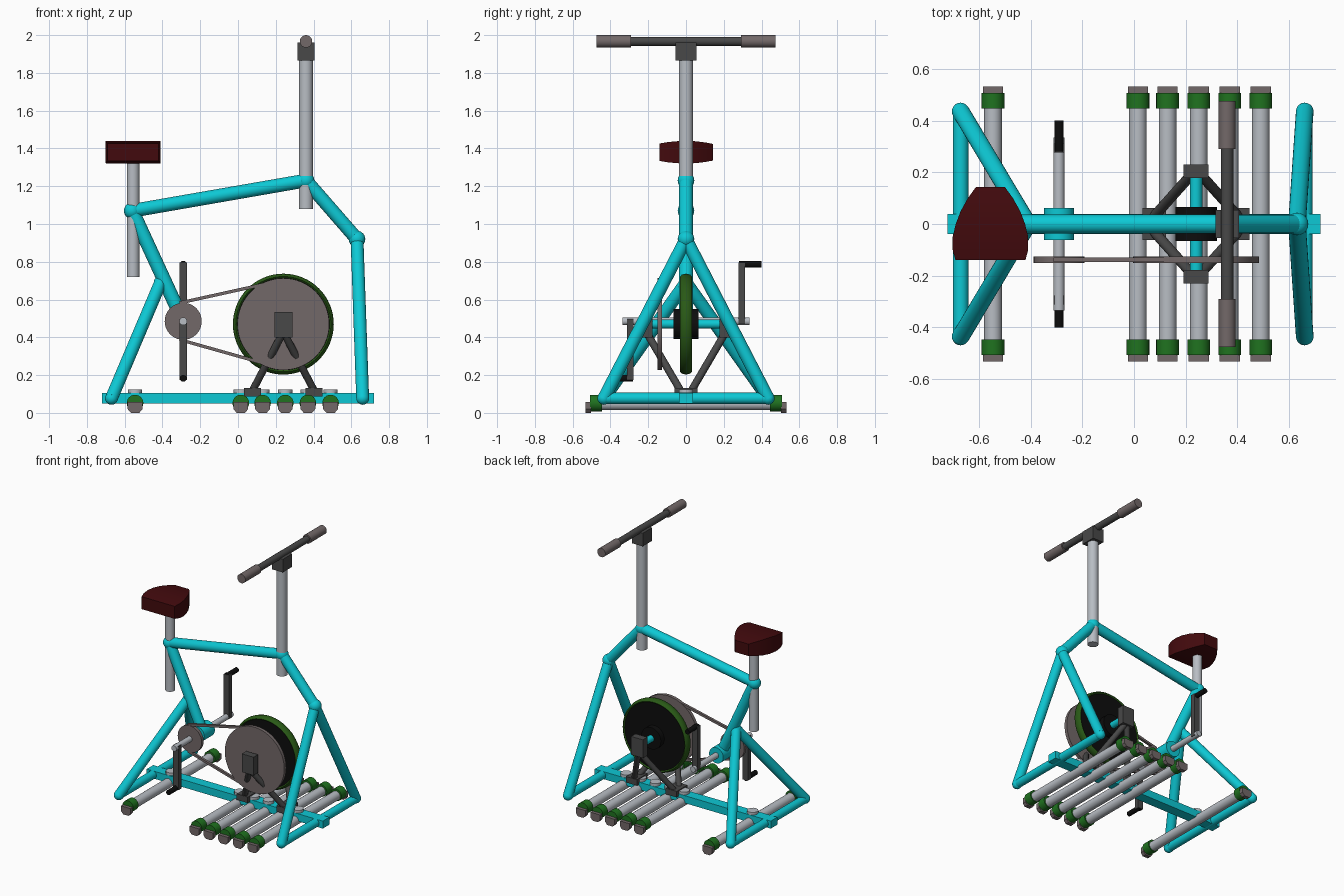
import bpy, bmesh, math
from mathutils import Vector, Matrix

if "Cube" in bpy.data.objects:
    bpy.data.objects.remove(bpy.data.objects["Cube"])


def mat(name, r, g, b):
    m = bpy.data.materials.new(name)
    m.diffuse_color = (r, g, b, 1)
    m.use_nodes = True
    m.node_tree.nodes["Principled BSDF"].inputs["Base Color"].default_value = m.diffuse_color
    return m


CYAN = mat("cyan paint", 0.004, 0.58, 0.66)
SILVER = mat("silver metal", 0.48, 0.51, 0.55)
TAUPE = mat("warm grey", 0.17, 0.14, 0.14)
DARK = mat("dark grey", 0.065, 0.065, 0.065)
BLACK = mat("black", 0.004, 0.004, 0.004)
GREEN = mat("green rubber", 0.014, 0.17, 0.014)
TYRE = mat("dark green", 0.022, 0.10, 0.008)
RED = mat("dark red leather", 0.055, 0.003, 0.004)


def finish(name, bm, material, smooth=True):
    bmesh.ops.recalc_face_normals(bm, faces=bm.faces)
    me = bpy.data.meshes.new(name)
    for f in bm.faces:
        f.smooth = smooth
    bm.to_mesh(me)
    bm.free()
    if smooth:
        me.set_sharp_from_angle(angle=math.radians(40))
    me.materials.append(material)
    ob = bpy.data.objects.new(name, me)
    bpy.context.collection.objects.link(ob)
    return ob


def rod(name, a, b, r, material, sides=24):
    a, b = Vector(a), Vector(b)
    d = b - a
    m = Matrix.Translation((a + b) / 2) @ d.to_track_quat('Z', 'Y').to_matrix().to_4x4()
    bm = bmesh.new()
    bmesh.ops.create_cone(bm, cap_ends=True, segments=sides, radius1=r, radius2=r,
                          depth=d.length, matrix=m)
    return finish(name, bm, material)


def ball(name, p, r, material):
    bm = bmesh.new()
    bmesh.ops.create_uvsphere(bm, u_segments=20, v_segments=12, radius=r,
                              matrix=Matrix.Translation(p))
    return finish(name, bm, material)


def box(name, lo, hi, material):
    lo, hi = Vector(lo), Vector(hi)
    bm = bmesh.new()
    bmesh.ops.create_cube(bm, size=1, matrix=Matrix.Translation((lo + hi) / 2)
                          @ Matrix.Diagonal((*(hi - lo), 1)))
    return finish(name, bm, material, False)


# Main frame
SEAT_J, BAR_J, FRONT_J = (-0.56, 0, 1.07), (0.36, 0, 1.23), (0.63, 0, 0.92)
CRANK = Vector((-0.29, 0, 0.485))
WHEEL = Vector((0.24, 0, 0.47))
rod("top_tube", SEAT_J, BAR_J, 0.036, CYAN)
rod("front_down_tube", BAR_J, FRONT_J, 0.036, CYAN)
rod("seat_tube", SEAT_J, CRANK, 0.037, CYAN)
for n, p in (("seat", SEAT_J), ("handlebar", BAR_J), ("front", FRONT_J)):
    ball(n + "_joint", p, 0.044, CYAN)
box("base_beam", (-0.72, -0.038, 0.05), (0.72, 0.038, 0.105), CYAN)

# A-shaped legs with cross bars
for n, x, top in (("rear", -0.67, (-0.41, 0, 0.69)), ("front", 0.66, FRONT_J)):
    rod(n + "_cross_bar", (x, -0.435, 0.077), (x, 0.435, 0.077), 0.03, CYAN)
    ball(n + "_leg_apex", top, 0.036, CYAN)
    for s in (-1, 1):
        rod(n + "_leg", (x, s * 0.435, 0.077), top, 0.034, CYAN)
        ball(n + "_foot_joint", (x, s * 0.435, 0.077), 0.034, CYAN)

# Floor rails with green clamps, end feet and silver bolts
for x in (-0.545, 0.015, 0.13, 0.25, 0.37, 0.49):
    rod("floor_rail", (x, -0.46, 0.048), (x, 0.46, 0.048), 0.034, SILVER)
    rod("rail_bolt", (x, 0, 0.05), (x, 0, 0.125), 0.038, SILVER, 12)
    for s in (-1, 1):
        rod("rail_clamp", (x, s * 0.446, 0.052), (x, s * 0.507, 0.052), 0.044, GREEN)
        # end foot: half-octagon profile
        prof = [(-0.039, 0.058), (-0.039, 0.02), (-0.022, 0.0),
                (0.022, 0.0), (0.039, 0.02), (0.039, 0.058)]
        bm = bmesh.new()
        f = bm.faces.new([bm.verts.new((x + u, s * 0.503, v)) for u, v in prof])
        ext = bmesh.ops.extrude_face_region(bm, geom=[f], use_keep_orig=True)["geom"]
        bmesh.ops.translate(bm, vec=(0, s * 0.029, 0),
                            verts=[v for v in ext if isinstance(v, bmesh.types.BMVert)])
        finish("rail_foot", bm, TAUPE, False)

# Seat post and seat (slightly crowned, narrow end towards the back)
rod("seat_post", (-0.555, 0, 0.72), (-0.555, 0, 1.35), 0.033, SILVER)
bm = bmesh.new()
rows = []
for y, w, h in ((-0.14, 0.135, 0.046), (-0.10, 0.146, 0.053), (-0.05, 0.146, 0.058),
                (0.0, 0.134, 0.06), (0.05, 0.115, 0.058), (0.10, 0.087, 0.052), (0.143, 0.056, 0.044)):
    rows.append([bm.verts.new((-0.555 + sx * w, y, 1.38 + sz * h))
                 for sx, sz in ((-1, -1), (1, -1), (1, 1), (-1, 1))])
for a, b in zip(rows, rows[1:]):
    for i in range(4):
        j = (i + 1) % 4
        bm.faces.new((a[i], a[j], b[j], b[i]))
bm.faces.new(rows[0])
bm.faces.new(rows[-1])
finish("seat", bm, RED)

# Handlebar
rod("handlebar_post", (0.36, 0, 1.08), (0.36, 0, 1.9), 0.037, SILVER)
box("handlebar_stem", (0.315, -0.055, 1.865), (0.405, 0.055, 1.962), DARK)
rod("handlebar", (0.36, -0.46, 1.967), (0.36, 0.46, 1.967), 0.024, DARK)
for s in (-1, 1):
    rod("handle_grip", (0.36, s * 0.29, 1.967), (0.36, s * 0.475, 1.967), 0.033, TAUPE)

# Cranks and pedals
cx, cz = CRANK.x, CRANK.z
rod("crank_shell", (cx, -0.062, cz), (cx, 0.062, cz), 0.058, CYAN)
rod("crank_axle", (cx, -0.335, cz), (cx, 0.335, cz), 0.021, SILVER)
for s in (-1, 1):
    ys = sorted((s * 0.277, s * 0.312))
    zs = sorted((cz - s * 0.012, cz + s * 0.312))
    box("crank_arm", (cx - 0.021, ys[0], zs[0]), (cx + 0.021, ys[1], zs[1]), DARK)
    rod("pedal", (cx, s * 0.28, cz + s * 0.302), (cx, s * 0.4, cz + s * 0.302), 0.018, BLACK, 12)

# Chainring, drive disc and belt
rod("chainring", (cx, -0.15, cz), (cx, -0.126, cz), 0.098, TAUPE, 40)
wx, wz = WHEEL.x, WHEEL.z
rod("drive_disc", (wx, -0.15, wz), (wx, -0.126, wz), 0.243, TAUPE, 64)
for s in (-1, 1):
    a, b = Vector((cx - 0.02, -0.138, cz + s * 0.097)), Vector((wx - 0.06, -0.138, wz + s * 0.22))
    d = b - a
    bm = bmesh.new()
    m = (Matrix.Translation((a + b) / 2) @ Matrix.Rotation(-math.atan2(d.z, d.x), 4, 'Y')
         @ Matrix.Diagonal((d.length, 0.018, 0.017, 1)))
    bmesh.ops.create_cube(bm, size=1, matrix=m)
    finish("drive_belt", bm, TAUPE, False)

# Flywheel with rounded green tyre
rod("flywheel", (wx, -0.024, wz), (wx, 0.024, wz), 0.248, BLACK, 64)
rod("flywheel_hub", (wx, -0.065, wz), (wx, 0.065, wz), 0.08, BLACK, 32)
bm = bmesh.new()
prof = [(0.24, -0.02), (0.252, -0.031), (0.262, -0.022), (0.267, 0),
        (0.262, 0.022), (0.252, 0.031), (0.24, 0.02)]
vs = [bm.verts.new((wx + r, y, wz)) for r, y in prof]
es = [bm.edges.new(p) for p in zip(vs, vs[1:])]
bmesh.ops.spin(bm, geom=vs + es, cent=WHEEL, axis=(0, 1, 0), angle=2 * math.pi,
               steps=64, use_merge=True)
finish("tyre", bm, TYRE)

# Flywheel axle, bearing blocks and struts
rod("flywheel_axle", (wx, -0.19, wz), (wx, 0.19, wz), 0.024, CYAN)
for s in (-1, 1):
    ys = sorted((s * 0.178, s * 0.23))
    box("bearing_block", (wx - 0.048, ys[0], 0.4), (wx + 0.048, ys[1], 0.535), DARK)
    bx = wx + s * 0.162
    box("strut_base", (bx - 0.045, -0.062, 0.088), (bx + 0.045, 0.062, 0.132), DARK)
    for t in (-1, 1):
        rod("flywheel_strut", (bx, t * 0.03, 0.12), (wx + s * 0.01, t * 0.2, 0.41), 0.02, DARK, 12)
